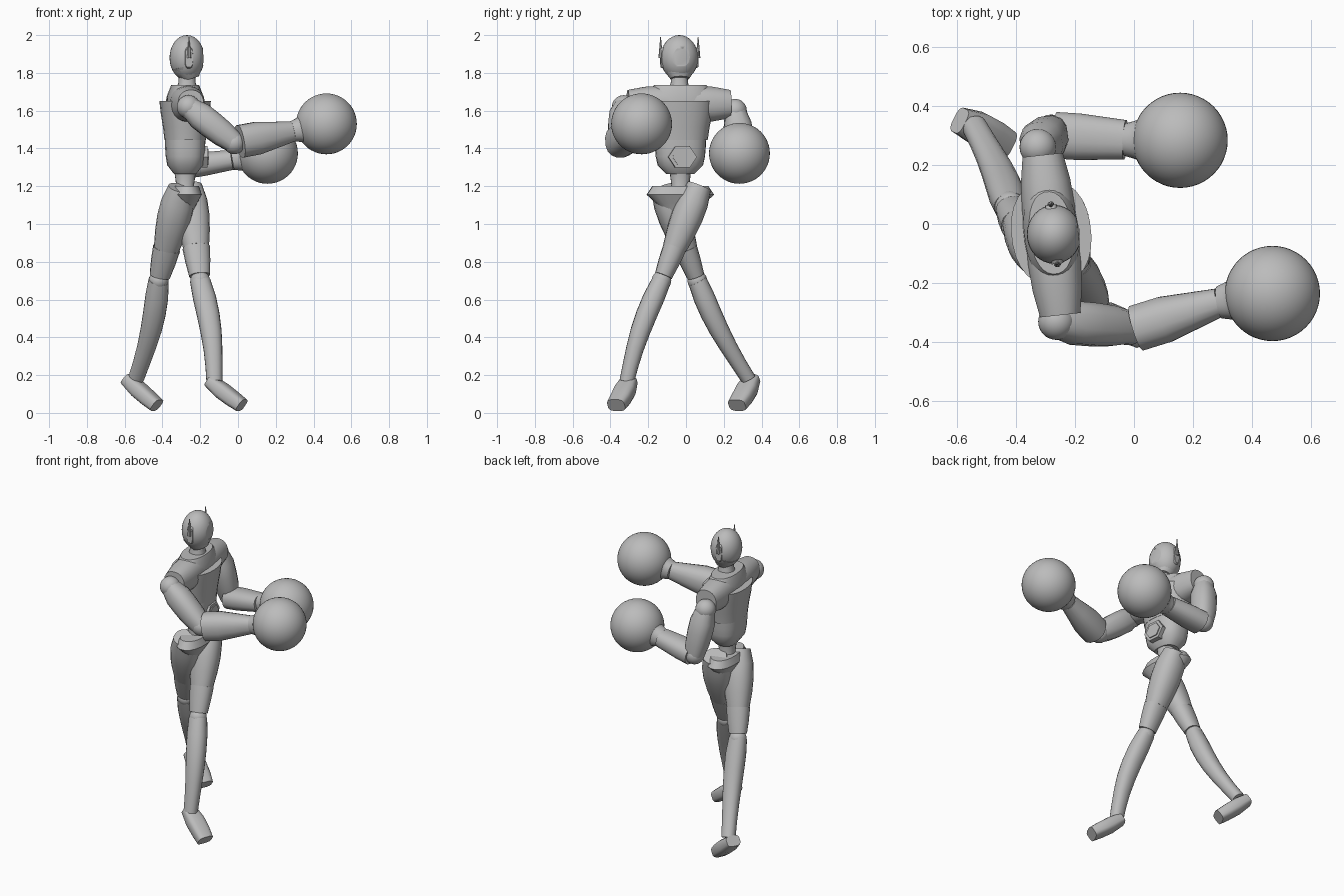
import bpy, bmesh, math
from mathutils import Vector

old = bpy.data.objects.get("Cube")
if old:
    bpy.data.objects.remove(old)

GREY = (0.5, 0.5, 0.5, 1)
grey = bpy.data.materials.new("plain grey")
grey.use_nodes = True
grey.diffuse_color = GREY
grey.node_tree.nodes["Principled BSDF"].inputs["Base Color"].default_value = GREY

UP = Vector((0, 0, 1))
FORWARD = Vector((1, 0.11, 0)).normalized()   # direction the turned torso faces
SIDE = UP.cross(FORWARD)                      # shoulder line towards +y


def finish(name, bm):
    """Turn a bmesh into a grey, smooth object with sharp edges kept."""
    bmesh.ops.recalc_face_normals(bm, faces=bm.faces)
    mesh = bpy.data.meshes.new(name)
    bm.to_mesh(mesh)
    bm.free()
    mesh.materials.append(grey)
    part = bpy.data.objects.new(name, mesh)
    bpy.context.collection.objects.link(part)
    bpy.ops.object.select_all(action="DESELECT")
    part.select_set(True)
    bpy.context.view_layer.objects.active = part
    bpy.ops.object.shade_smooth_by_angle(angle=math.radians(40))
    return part


def taper(name, start, end, radii, ref=SIDE, flat=1.0, bow=None, sides=20, power=0.9):
    """Skin evenly spaced rings from start to end; radii run along ref,
    flat scales the other way, bow bends the middle, power squares the ring."""
    bm = bmesh.new()
    start, end = Vector(start), Vector(end)
    along = (end - start).normalized()
    u = (ref - along * ref.dot(along)).normalized()
    v = along.cross(u)
    rings = []
    for i, radius in enumerate(radii):
        t = i / (len(radii) - 1)
        middle = start.lerp(end, t)
        if bow:
            middle += Vector(bow) * math.sin(math.pi * t)
        ring = []
        for k in range(sides):
            angle = math.tau * (k + 0.5) / sides
            c, s = [math.copysign(abs(q) ** power, q) for q in (math.cos(angle), math.sin(angle))]
            ring.append(bm.verts.new(middle + (u * c + v * s * flat) * radius))
        rings.append(ring)
    for low, high in zip(rings, rings[1:]):
        for k in range(sides):
            after = (k + 1) % sides
            bm.faces.new((low[k], low[after], high[after], high[k]))
    bm.faces.new(rings[0])
    bm.faces.new(rings[-1])
    return finish(name, bm)


def ball(name, centre, radius, stretch=(1, 1, 1), segments=32):
    bm = bmesh.new()
    bmesh.ops.create_uvsphere(bm, u_segments=segments, v_segments=segments // 2, radius=radius)
    bmesh.ops.scale(bm, verts=bm.verts, vec=stretch)
    bmesh.ops.translate(bm, verts=bm.verts, vec=centre)
    return finish(name, bm)


def above(point, height):
    return (point[0], point[1], height)


# Head with a recessed visor, jaw and neck
face = Vector((-0.27, -0.035, 1.88))
head = ball("head", face, 0.12, (0.77, 0.83, 1))
brow = face + FORWARD * 0.1
cutter = taper("visor_cutter", above(brow, 1.84), above(brow, 1.93), (0.07, 0.075),
               flat=0.27, sides=4, power=0.3)
cutter.hide_render = True
cutter.hide_set(True)
recess = head.modifiers.new("visor recess", "BOOLEAN")
recess.operation = "DIFFERENCE"
recess.object = cutter
taper("jaw", above(face + FORWARD * 0.02, 1.77), above(face, 1.84), (0.05, 0.075, 0.092), flat=0.9)
taper("neck", above(face, 1.7), above(face, 1.8), (0.06, 0.045, 0.043))

# Ear pods with antennae
for side, sign in (("left", 1), ("right", -1)):
    inner = face + SIDE * sign * 0.08
    outer = face + SIDE * sign * 0.1
    taper(side + "_ear_pod", inner, outer, (0.06, 0.05), UP, 0.4, sides=16, power=0.6)
    taper(side + "_antenna", outer, above(outer, 1.99), (0.012, 0.002), sides=8)

# Torso
trunk = Vector((-0.28, -0.03, 0))
taper("chest", above(trunk, 1.445), above(trunk, 1.65), (0.145, 0.155, 0.17, 0.18), flat=0.75, sides=28)
taper("upper_chest", above(trunk, 1.64), above(trunk, 1.735), (0.18, 0.175, 0.14), flat=0.52, sides=28)
taper("shoulder_yoke", trunk + SIDE * -0.28 + UP * 1.635, trunk + SIDE * 0.265 + UP * 1.635,
      (0.075, 0.092, 0.098, 0.095, 0.098, 0.092, 0.075), UP, 0.92, sides=24)
taper("abdomen", above(trunk, 1.265), above(trunk, 1.45), (0.075, 0.12, 0.13, 0.134, 0.136),
      flat=0.78, sides=28, power=0.8)
taper("waist", above(trunk, 1.13), above(trunk, 1.28), (0.07, 0.047, 0.057))

# Six-sided belly plate
belly = trunk + FORWARD * 0.1 + UP * 1.355
for name, size, depth in (("belly_plate_rim", 0.066, 0.015), ("belly_plate", 0.048, 0.021)):
    taper(name, belly - FORWARD * 0.02, belly + FORWARD * depth, (size, size),
          UP, 1.15, sides=6, power=1)

# Flared pelvis
taper("pelvis", above(trunk, 1.02), above(trunk, 1.2), (0.05, 0.08, 0.13, 0.18, 0.15), flat=0.48)

# Crossed legs: name, hip, knee, ankle, heel, toe
LEGS = (
    ("rear", (-0.3, -0.12, 1.19), (-0.42, 0.06, 0.7), (-0.54, 0.33, 0.18),
     (-0.59, 0.35, 0.18), (-0.43, 0.27, 0.04)),
    ("front", (-0.26, 0.07, 1.2), (-0.2, -0.13, 0.7), (-0.125, -0.315, 0.16),
     (-0.15, -0.3, 0.17), (0.02, -0.37, 0.04)),
)
for name, hip, knee, ankle, heel, toe in LEGS:
    cuff = Vector(hip).lerp(Vector(knee), 0.65)
    taper(name + "_thigh", hip, cuff, (0.07, 0.088, 0.09, 0.082, 0.068), FORWARD, 0.93)
    taper(name + "_knee_cuff", cuff, Vector(cuff).lerp(Vector(knee), 0.85),
          (0.073, 0.066, 0.055), FORWARD, 0.85, sides=16)
    ball(name + "_knee", knee, 0.052)
    taper(name + "_shin", knee, ankle, (0.054, 0.061, 0.06, 0.056, 0.05, 0.045, 0.042),
          FORWARD, 0.93, bow=(0.02, -0.02, 0))
    across = UP.cross(Vector(toe) - Vector(heel))
    taper(name + "_foot", heel, toe, (0.045, 0.058, 0.056, 0.05), across, 0.75,
          bow=(0.01, 0, -0.01), sides=12, power=0.6)

# Arms: name, shoulder, elbow, forearm start, wrist, glove, forearm size
ARMS = (
    ("right", (-0.262, -0.33, 1.62), (-0.02, -0.35, 1.43), (0.01, -0.352, 1.437),
     (0.29, -0.265, 1.49), (0.468, -0.235, 1.53), 0.088),
    ("left", (-0.325, 0.26, 1.6), (-0.28, 0.31, 1.31), (-0.265, 0.3, 1.305),
     (-0.03, 0.285, 1.34), (0.156, 0.283, 1.374), 0.064),
)
for name, shoulder, elbow, start, wrist, glove, size in ARMS:
    ball(name + "_shoulder", shoulder, 0.062)
    taper(name + "_upper_arm", shoulder, elbow, (0.055, 0.074, 0.074, 0.07, 0.057),
          sides=12, power=0.8)
    ball(name + "_elbow", elbow, 0.06)
    slim = 0.054
    taper(name + "_forearm", start, wrist, (size, size, (size + slim) / 2, slim),
          UP, 0.08 / size, sides=16, power=0.85)
    ball(name + "_glove", glove, 0.161, segments=48)
    # Flared cuff joining forearm and glove
    taper(name + "_glove_cuff", wrist, Vector(wrist).lerp(Vector(glove), 0.4),
          (0.055, 0.062, 0.07, 0.095), UP, sides=24)
